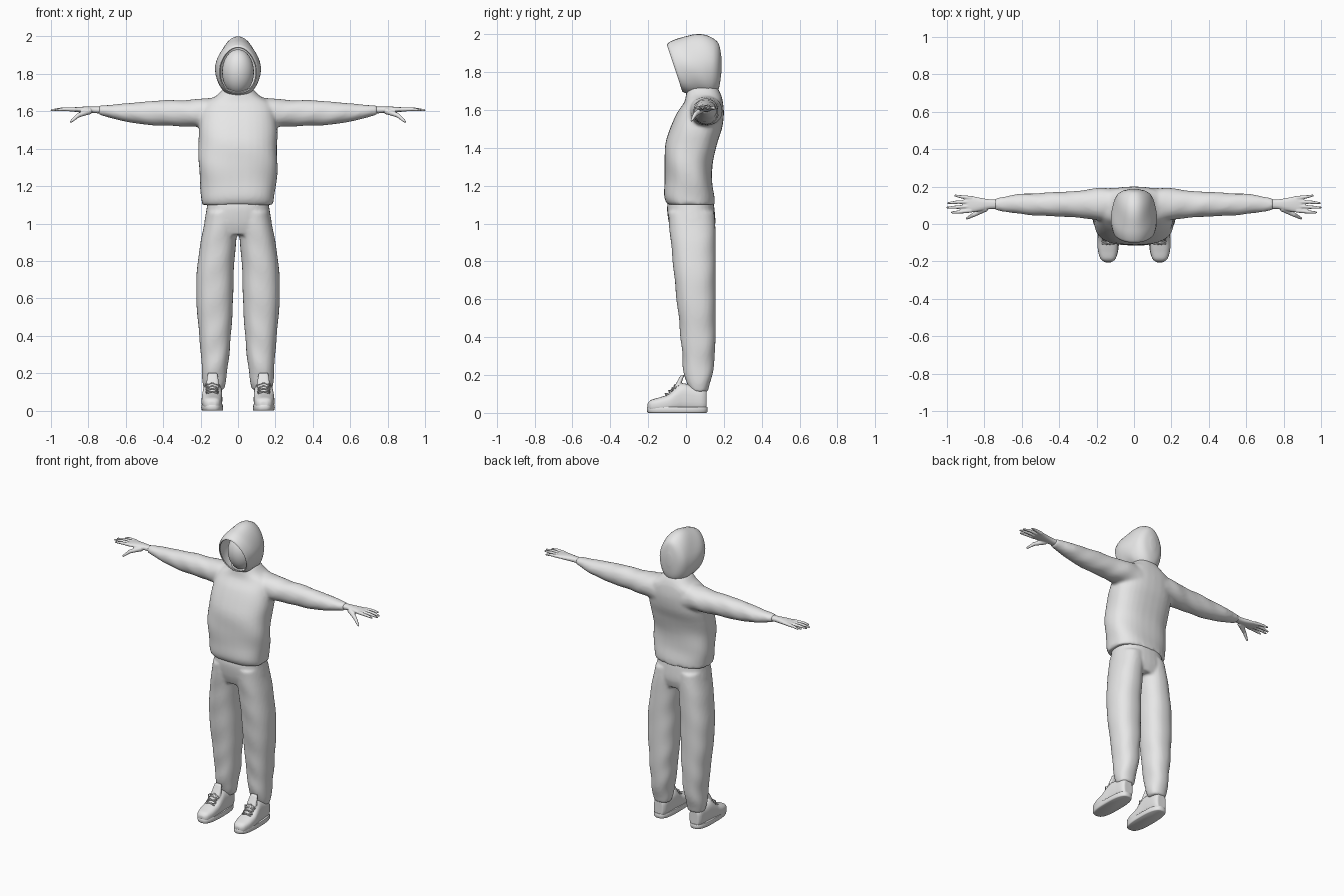
import bpy, bmesh, math
from mathutils import Vector, Matrix

cube = bpy.data.objects.get("Cube")
if cube:
    bpy.data.objects.remove(cube, do_unlink=True)

grey = bpy.data.materials.new("light grey")
grey.use_nodes = True
grey.diffuse_color = (0.8, 0.8, 0.8, 1)
grey.node_tree.nodes["Principled BSDF"].inputs["Base Color"].default_value = (0.8, 0.8, 0.8, 1)


def spline(keys, steps):
    """Smoothly fill in stations between the key sections."""
    out = []
    for i in range(len(keys) - 1):
        a, b, c, d = (keys[max(0, min(len(keys) - 1, i + k))] for k in (-1, 0, 1, 2))
        for s in range(steps):
            t = s / steps
            out.append([q + t * (r - p) / 2 + t * t * (p - 2.5 * q + 2 * r - d_ / 2)
                        + t ** 3 * (1.5 * (q - r) + (d_ - p) / 2)
                        for p, q, r, d_ in zip(a, b, c, d)])
    return out + [list(keys[-1])]


def loft(bm, axis, keys, power=2.0, folds=None, warp=None, side=1, open_start=False, n=32, steps=6):
    """Skin sections (position, a_min, a_max, b_min, b_max) placed along an axis."""
    rings = []
    for pos, a0, a1, b0, b1 in spline(keys, steps):
        ring = []
        for k in range(n):
            ang = 2 * math.pi * k / n
            c, s = math.cos(ang), math.sin(ang)
            r = 1 + (folds(pos, ang) if folds else 0)
            a = (a0 + a1) / 2 + (a1 - a0) / 2 * r * math.copysign(abs(c) ** (2 / power), c)
            b = (b0 + b1) / 2 + (b1 - b0) / 2 * r * math.copysign(abs(s) ** (2 / power), s)
            co = Vector({"x": (pos, a, b), "y": (a, pos, b), "z": (a, b, pos)}[axis])
            if warp:
                co = warp(co)
            co.x *= side
            ring.append(bm.verts.new(co))
        rings.append(ring)
    for lo, hi in zip(rings, rings[1:]):
        for k in range(n):
            bm.faces.new((lo[k], lo[(k + 1) % n], hi[(k + 1) % n], hi[k]))
    if not open_start:
        bm.faces.new(rings[0])
    bm.faces.new(rings[-1])


def tube(bm, p, q, r0, r1):
    """Tapered rod with rounded tip."""
    p, q = Vector(p), Vector(q)
    turn = (q - p).to_track_quat("Z", "Y").to_matrix().to_4x4()
    bmesh.ops.create_cone(bm, cap_ends=True, segments=10, radius1=r0, radius2=r1,
                          depth=(q - p).length, matrix=Matrix.Translation((p + q) / 2) @ turn)
    bmesh.ops.create_uvsphere(bm, u_segments=10, v_segments=6, radius=r1,
                              matrix=Matrix.Translation(q))


def finish(name, bm, voxel=0, smooth=0, mirror=False):
    bmesh.ops.recalc_face_normals(bm, faces=bm.faces)
    for f in bm.faces:
        f.smooth = True
    mesh = bpy.data.meshes.new(name)
    bm.to_mesh(mesh)
    bm.free()
    mesh.materials.append(grey)
    ob = bpy.data.objects.new(name, mesh)
    bpy.context.collection.objects.link(ob)
    if voxel:
        m = ob.modifiers.new("blend", "REMESH")
        m.mode, m.voxel_size, m.use_smooth_shade = "VOXEL", voxel, True
    if smooth:
        m = ob.modifiers.new("soften", "SMOOTH")
        m.factor, m.iterations = 0.5, smooth
    if mirror:
        ob.modifiers.new("mirror", "MIRROR")
    return ob


# Sweatshirt: body and two sleeves blended together
bm = bmesh.new()
loft(bm, "z", [(1.1, -.19, .19, -.1, .15), (1.14, -.195, .195, -.115, .15),
               (1.22, -.205, .205, -.112, .14), (1.32, -.21, .21, -.115, .14),
               (1.42, -.21, .21, -.108, .165), (1.5, -.21, .21, -.085, .19),
               (1.58, -.2, .2, -.05, .2), (1.64, -.185, .185, -.01, .195),
               (1.68, -.12, .12, .0, .185), (1.72, -.08, .08, .005, .165)], 2.5,
     folds=lambda z, a: .014 * math.sin(26 * z + 3 * a) * max(0, min(1, (1.6 - z) * 4)))
for side in (1, -1):
    loft(bm, "x", [(.1, .02, .195, 1.5, 1.675), (.2, .02, .19, 1.515, 1.667),
                   (.3, .035, .178, 1.52, 1.66), (.42, .04, .17, 1.523, 1.658),
                   (.52, .045, .165, 1.532, 1.65), (.62, .055, .16, 1.548, 1.64),
                   (.7, .066, .145, 1.57, 1.634), (.745, .075, .137, 1.582, 1.63)], 2.1,
         folds=lambda x, a: .03 * math.sin(38 * x + 2 * a) * math.sin(9 * x + a), side=side)
finish("sweatshirt", bm, .01, 5)

# Hood: open tilted rim, closed at the back
bm = bmesh.new()


def lean(co):
    fade = max(0, min(1, (.15 - co.y) / .2))
    co.x *= 1 - max(0, co.z - 1.84) * 1.6
    co.y -= .33 * (co.z - 1.82) * fade
    return co


loft(bm, "y", [(-.06, -.1, .1, 1.695, 1.94), (-.045, -.112, .112, 1.69, 1.955),
               (.0, -.122, .122, 1.68, 1.98), (.06, -.12, .12, 1.675, 1.997),
               (.11, -.112, .112, 1.675, 1.995), (.15, -.095, .095, 1.685, 1.975),
               (.175, -.065, .065, 1.72, 1.945), (.187, -.02, .02, 1.8, 1.88)], 2.15,
     folds=lambda y, a: .015 * math.sin(40 * y + 4 * math.sin(a)), warp=lean, open_start=True)
hood = finish("hood", bm)
shell = hood.modifiers.new("cloth thickness", "SOLIDIFY")
shell.thickness, shell.offset = .007, -1

# Plain head inside the hood
bm = bmesh.new()
bmesh.ops.create_uvsphere(bm, u_segments=32, v_segments=20, radius=1, matrix=(
    Matrix.Translation((0, .04, 1.81)) @ Matrix.Rotation(.16, 4, "X")
    @ Matrix.Diagonal((.085, .088, .122, 1))))
finish("head", bm)

# Trousers: hips and two loose legs
bm = bmesh.new()
loft(bm, "z", [(1.14, -.16, .16, -.09, .14), (1.08, -.168, .168, -.1, .15),
               (1.0, -.18, .18, -.09, .155), (.94, -.17, .17, -.07, .14)], 2.4)


def leg_folds(z, a):
    slack = .012 + .03 * max(0, min(1, (.55 - z) * 3))
    return slack * math.sin(34 * z + 2.5 * math.cos(a)) * (.6 + .4 * math.sin(3 * a))


for side in (1, -1):
    loft(bm, "z", [(1.06, .0, .168, -.095, .15), (.98, .002, .185, -.088, .155),
                   (.88, .012, .203, -.078, .157), (.75, .022, .22, -.065, .157),
                   (.6, .026, .223, -.05, .157), (.45, .034, .212, -.033, .157),
                   (.32, .045, .2, -.022, .153), (.22, .056, .194, -.012, .143),
                   (.15, .066, .188, .005, .125), (.11, .078, .18, .025, .115)], 2.3,
         folds=leg_folds, side=side)
finish("trousers", bm, .009, 4)

# Hands: palm, four fingers and a thumb
bm = bmesh.new()
loft(bm, "x", [(.72, .08, .132, 1.588, 1.625), (.77, .08, .132, 1.59, 1.625),
               (.82, .07, .14, 1.592, 1.625), (.87, .062, .15, 1.597, 1.622),
               (.895, .065, .148, 1.6, 1.619)], 2.3, n=20)
for base, mid, tip in [(.072, (.935, .064), (.975, .062)), (.095, (.945, .09), (.998, .088)),
                       (.118, (.945, .117), (.993, .112)), (.139, (.92, .145), (.957, .152))]:
    joint = (*mid, 1.611)
    tube(bm, (.87, base, 1.61), joint, .0115, .0095)
    tube(bm, joint, (*tip, 1.606), .0095, .006)
tube(bm, (.79, .085, 1.603), (.855, .05, 1.578), .018, .012)
tube(bm, (.855, .05, 1.578), (.893, .03, 1.545), .012, .007)
finish("hands", bm, .004, 3, mirror=True)

# Shoes: upper, tongue and ankle opening
bm = bmesh.new()
loft(bm, "y", [(-.203, .118, .158, .018, .05), (-.185, .098, .18, .006, .068),
               (-.14, .086, .193, .004, .082), (-.09, .084, .195, .004, .1),
               (-.05, .084, .192, .004, .135), (-.015, .085, .188, .004, .155),
               (.04, .086, .184, .004, .145), (.085, .09, .18, .004, .14),
               (.108, .102, .168, .012, .125)], 2.7)
loft(bm, "z", [(.11, .1, .172, -.08, -.03), (.16, .104, .168, -.05, -.022),
               (.2, .11, .162, -.028, -.008)], 3)
finish("shoe_uppers", bm, .005, 3, mirror=True)

# Soles
bm = bmesh.new()
loft(bm, "z", [(0, .083, .19, -.198, .108), (.006, .079, .196, -.205, .114),
               (.028, .08, .196, -.205, .114), (.032, .083, .193, -.2, .11)], 2.8, n=40, steps=2)
soles = finish("shoe_soles", bm, mirror=True)

# Laces crossing the instep, with a loose bow
bm = bmesh.new()
for i in range(4):
    y, z = -.105 + i * .018, .098 + i * .015
    for flip in (1, -1):
        tube(bm, (.138 - flip * .032, y, z - .006), (.138, y - .004, z + .004), .0035, .0035)
        tube(bm, (.138, y - .004, z + .004), (.138 + flip * .032, y + .012, z + .002), .0035, .0035)
for flip in (1, -1):
    tube(bm, (.138, -.06, .148), (.138 + flip * .04, -.065, .135), .003, .003)
    tube(bm, (.138 + flip * .04, -.065, .135), (.138 + flip * .025, -.085, .115), .003, .003)
finish("shoe_laces", bm, mirror=True)

# Keep crisp edges on the soles
bpy.ops.object.select_all(action="DESELECT")
soles.select_set(True)
bpy.context.view_layer.objects.active = soles
bpy.ops.object.shade_smooth_by_angle(angle=math.radians(40))
